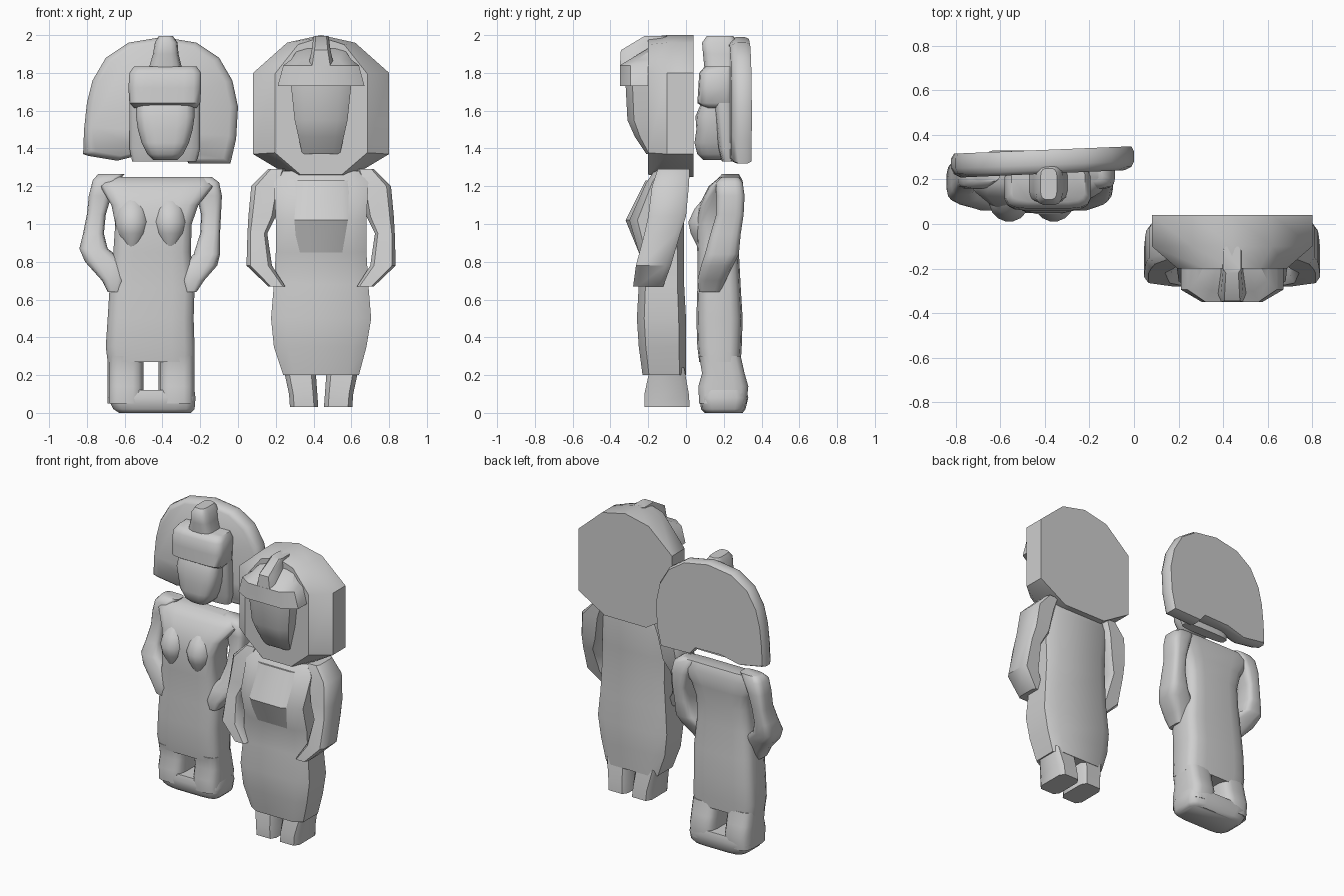
import bpy, bmesh, math

stone = bpy.data.materials.new("grey_stone")
stone.diffuse_color = (0.62, 0.62, 0.62, 1)


def skin(name, rings, angle):
    """Join equal-sized rings of points into a closed object."""
    bm = bmesh.new()
    loops = [[bm.verts.new(p) for p in ring] for ring in rings]
    n = len(loops[0])
    for a, b in zip(loops, loops[1:]):
        for i in range(n):
            j = (i + 1) % n
            bm.faces.new((a[i], a[j], b[j], b[i]))
    bm.faces.new(loops[0])
    bm.faces.new(loops[-1])
    bmesh.ops.recalc_face_normals(bm, faces=bm.faces)
    me = bpy.data.meshes.new(name)
    bm.to_mesh(me)
    bm.free()
    me.materials.append(stone)
    ob = bpy.data.objects.new(name, me)
    bpy.context.collection.objects.link(ob)
    bpy.ops.object.select_all(action='DESELECT')
    ob.select_set(True)
    bpy.context.view_layer.objects.active = ob
    bpy.ops.object.shade_smooth_by_angle(angle=math.radians(angle))
    return ob


def loft(name, sections, n=16, power=0.55, angle=50, mirror=None):
    """Stack rounded rectangles; a section is (z, x0, x1, y0, y1)."""
    unit = []
    for i in range(n):
        t = 2 * math.pi * (i + 0.5) / n
        unit.append([math.copysign(abs(f) ** power, f) for f in (math.cos(t), math.sin(t))])
    top = max(u[0] for u in unit)
    rings = []
    for z, x0, x1, y0, y1 in sections:
        if mirror is not None:
            x0, x1 = 2 * mirror - x1, 2 * mirror - x0
        rings.append([((x0 + x1) / 2 + u / top * (x1 - x0) / 2,
                       (y0 + y1) / 2 + v / top * (y1 - y0) / 2, z) for u, v in unit])
    return skin(name, rings, angle)


def slab(name, outline, layers, cx, cz, angle, twist=0):
    """Stack scaled copies of an x-z outline along y; a layer is (y, sx, sz)."""
    rings = [[(cx + (x - cx) * sx, y + twist * (x - cx), cz + (z - cz) * sz)
              for x, z in outline] for y, sx, sz in layers]
    return skin(name, rings, angle)


# ---------- Left figure: worn, rounded statue ----------
# Fan-shaped headdress
slab("fan_headdress",
     [(-0.82, 1.37), (-0.815, 1.5), (-0.80, 1.64), (-0.77, 1.76), (-0.70, 1.88), (-0.58, 1.96),
      (-0.40, 1.99), (-0.22, 1.96), (-0.10, 1.88), (-0.03, 1.76), (0.0, 1.62), (-0.01, 1.45),
      (-0.04, 1.32), (-0.26, 1.32), (-0.30, 1.37), (-0.50, 1.37), (-0.64, 1.335), (-0.79, 1.36)],
     [(0.225, 0.9, 0.92), (0.24, 0.97, 0.97), (0.265, 1, 1), (0.31, 1, 1), (0.332, 0.97, 0.97)],
     -0.41, 1.66, 50, 0.04)
# Head, face, headband and crest
loft("head_sides", [(1.33, -0.56, -0.22, 0.19, 0.26), (1.40, -0.575, -0.20, 0.17, 0.26),
                    (1.64, -0.575, -0.20, 0.14, 0.26)])
loft("face", [(1.34, -0.45, -0.32, 0.09, 0.25), (1.37, -0.48, -0.29, 0.06, 0.25),
              (1.43, -0.51, -0.26, 0.045, 0.25), (1.50, -0.53, -0.24, 0.055, 0.25),
              (1.57, -0.54, -0.23, 0.05, 0.25), (1.64, -0.54, -0.23, 0.08, 0.25)])
loft("headband", [(1.615, -0.55, -0.22, 0.10, 0.26), (1.64, -0.575, -0.20, 0.06, 0.26),
                  (1.72, -0.58, -0.195, 0.065, 0.26), (1.80, -0.575, -0.195, 0.07, 0.26),
                  (1.835, -0.55, -0.22, 0.10, 0.26)], power=0.4)
loft("crest", [(1.80, -0.48, -0.29, 0.10, 0.27), (1.90, -0.45, -0.315, 0.09, 0.27),
               (1.96, -0.44, -0.32, 0.085, 0.27), (1.995, -0.42, -0.345, 0.11, 0.25)])
# Robe and torso
loft("robed_body", [(0.27, -0.69, -0.23, 0.07, 0.29), (0.35, -0.70, -0.23, 0.06, 0.295),
                    (0.50, -0.69, -0.235, 0.055, 0.30), (0.66, -0.68, -0.23, 0.06, 0.29),
                    (0.85, -0.66, -0.25, 0.06, 0.28), (1.00, -0.65, -0.245, 0.05, 0.28),
                    (1.10, -0.67, -0.21, 0.07, 0.29), (1.20, -0.73, -0.13, 0.12, 0.30),
                    (1.25, -0.71, -0.16, 0.18, 0.28)], power=0.45)
# Chest
for x in (-0.56, -0.36):
    loft("chest", [(0.88, x - 0.04, x + 0.04, 0.06, 0.16), (0.95, x - 0.08, x + 0.08, 0.025, 0.2),
                   (1.01, x - 0.09, x + 0.09, 0.012, 0.2), (1.08, x - 0.08, x + 0.08, 0.045, 0.2),
                   (1.18, x - 0.04, x + 0.04, 0.13, 0.2)], power=1)
# Arms bent to the hips
loft("arm_outer", [(0.64, -0.69, -0.62, 0.07, 0.18), (0.70, -0.72, -0.60, 0.06, 0.21),
                   (0.80, -0.81, -0.60, 0.08, 0.25), (0.87, -0.84, -0.69, 0.10, 0.28),
                   (0.95, -0.82, -0.71, 0.13, 0.29), (1.05, -0.80, -0.70, 0.16, 0.30),
                   (1.15, -0.79, -0.67, 0.16, 0.305), (1.23, -0.77, -0.63, 0.16, 0.30),
                   (1.265, -0.74, -0.60, 0.19, 0.28)])
loft("arm_inner", [(0.64, -0.28, -0.22, 0.07, 0.18), (0.70, -0.30, -0.18, 0.06, 0.21),
                   (0.78, -0.30, -0.11, 0.08, 0.25), (0.84, -0.235, -0.095, 0.10, 0.28),
                   (0.95, -0.20, -0.095, 0.13, 0.29), (1.05, -0.195, -0.09, 0.16, 0.305),
                   (1.15, -0.22, -0.085, 0.16, 0.31), (1.22, -0.25, -0.10, 0.16, 0.30),
                   (1.25, -0.26, -0.14, 0.19, 0.28)])
# Feet with a gap between, on a plinth
for x0, x1, h in ((-0.69, -0.50, "outer_foot"), (-0.42, -0.23, "inner_foot")):
    loft(h, [(0.05, x0, x1, 0.07, 0.32), (0.14, x0, x1, 0.065, 0.33),
             (0.21, x0, x1, 0.085, 0.31), (0.30, x0, x1, 0.07, 0.29)])
loft("plinth", [(0.0, -0.63, -0.25, 0.10, 0.30), (0.02, -0.66, -0.23, 0.08, 0.315),
                (0.08, -0.69, -0.225, 0.07, 0.33), (0.12, -0.68, -0.23, 0.08, 0.32)], power=0.4)

# ---------- Right figure: faceted, low-poly statue ----------
LOW = dict(n=8, power=0.4, angle=40)
MID = 0.44
# Broad angular head
slab("angular_head",
     [(0.08, 1.37), (0.08, 1.80), (0.26, 1.96), (0.44, 2.0), (0.62, 1.96), (0.80, 1.80),
      (0.80, 1.37), (0.60, 1.25), (0.28, 1.25)],
     [(0.04, 1, 1), (-0.10, 1, 1), (-0.20, 0.68, 0.97)], MID, 1.62, 40)
# Face, brow band and crest
loft("broad_face", [(1.37, 0.34, 0.54, -0.21, -0.13), (1.46, 0.32, 0.56, -0.27, -0.13),
                    (1.55, 0.30, 0.58, -0.31, -0.13), (1.74, 0.28, 0.60, -0.32, -0.13)],
     n=8, power=0.55, angle=50)
loft("brow_band", [(1.73, 0.21, 0.67, -0.35, -0.08), (1.84, 0.24, 0.64, -0.35, -0.08),
                   (1.87, 0.28, 0.60, -0.30, -0.08), (1.93, 0.32, 0.56, -0.20, -0.08)],
     n=8, power=0.6, angle=40)
loft("brow_crest", [(1.83, 0.37, 0.51, -0.35, -0.1), (1.92, 0.39, 0.49, -0.345, -0.1),
                    (1.995, 0.40, 0.48, -0.22, -0.1)], **LOW)
# Torso and skirt
loft("faceted_body", [(0.20, 0.24, 0.64, -0.23, 0.0), (0.35, 0.19, 0.68, -0.25, 0.0),
                      (0.50, 0.175, 0.705, -0.26, 0.0), (0.68, 0.19, 0.69, -0.25, -0.01),
                      (0.85, 0.20, 0.68, -0.25, -0.01), (1.02, 0.20, 0.68, -0.30, -0.01),
                      (1.22, 0.19, 0.69, -0.21, 0.0), (1.28, 0.24, 0.64, -0.17, 0.0)], **LOW)
loft("faceted_chest", [(0.85, 0.28, 0.60, -0.25, -0.1), (1.02, 0.28, 0.60, -0.32, -0.1),
                       (1.23, 0.28, 0.60, -0.215, -0.1)], **LOW)
# Mirrored arms and legs
for side, m in (("left", None), ("right", MID)):
    loft(side + "_bent_arm",
         [(0.67, 0.16, 0.25, -0.28, -0.12), (0.78, 0.045, 0.18, -0.265, -0.08),
          (0.95, 0.05, 0.155, -0.22, -0.03), (1.04, 0.055, 0.20, -0.20, 0.0),
          (1.20, 0.07, 0.23, -0.18, 0.015), (1.29, 0.16, 0.25, -0.15, 0.02)],
         mirror=m, **LOW)
    loft(side + "_leg",
         [(0.03, 0.275, 0.425, -0.22, 0.02), (0.10, 0.27, 0.42, -0.22, 0.015),
          (0.24, 0.24, 0.41, -0.19, -0.01)], mirror=m, **LOW)
